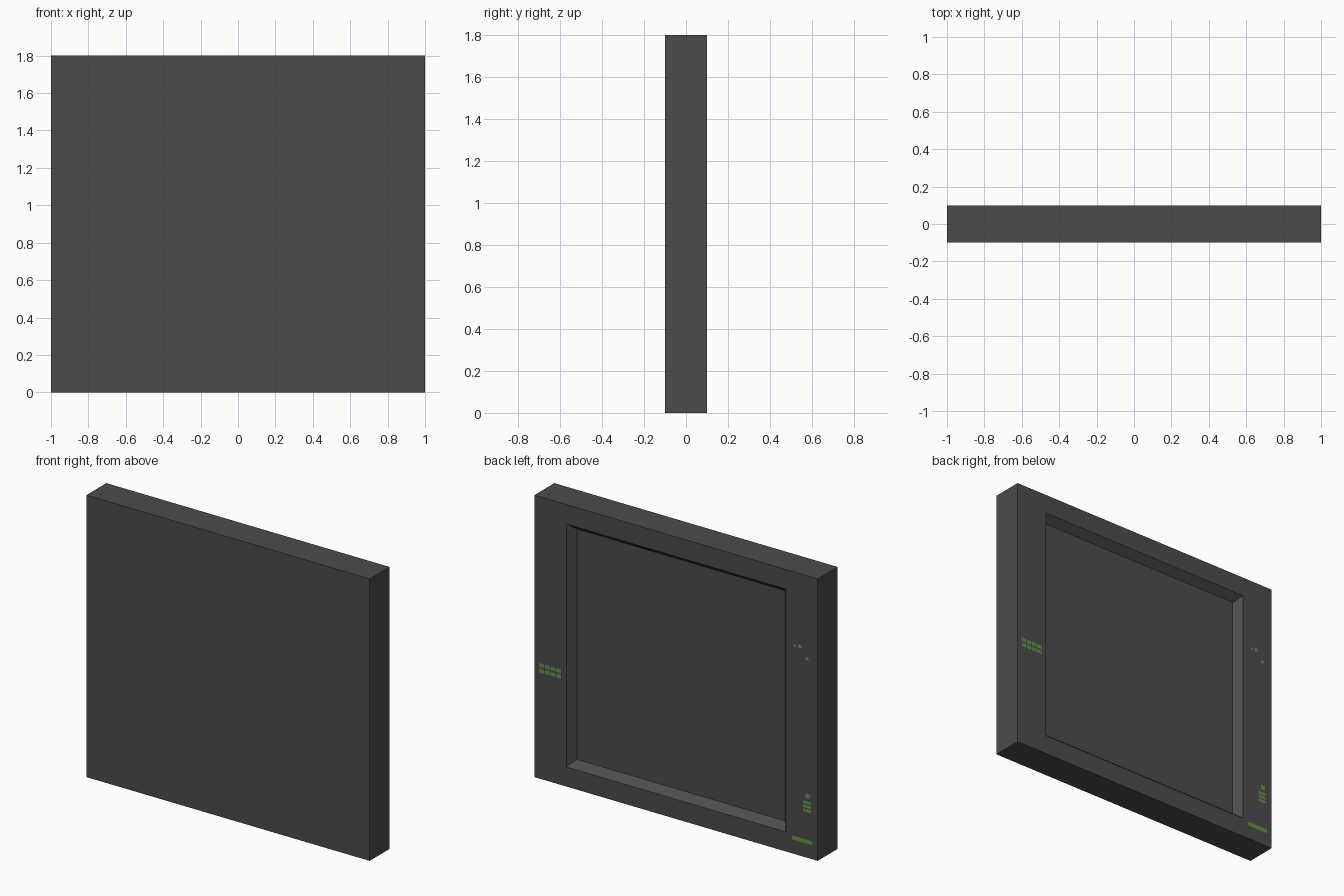
import bpy, bmesh
from mathutils import Matrix

if "Cube" in bpy.data.objects:
    bpy.data.objects.remove(bpy.data.objects["Cube"])


def material(name, rgb):
    m = bpy.data.materials.new(name)
    m.diffuse_color = (*rgb, 1)
    m.use_nodes = True
    m.node_tree.nodes["Principled BSDF"].inputs["Base Color"].default_value = m.diffuse_color
    return m


CHARCOAL = material("charcoal", (0.0725, 0.0725, 0.0725))
GREEN = material("muted green", (0.127, 0.287, 0.065))


def finish(bm, name, mat):
    mesh = bpy.data.meshes.new(name)
    bm.to_mesh(mesh)
    bm.free()
    mesh.materials.append(mat)
    obj = bpy.data.objects.new(name, mesh)
    bpy.context.collection.objects.link(obj)
    return obj


def set_border(face, half_x, half_z, y):
    for v in face.verts:
        v.co = (half_x if v.co.x > 0 else -half_x, y,
                0.9 + (half_z if v.co.z > 0.9 else -half_z))


# Slab with a shallow, slope-sided recess in its back face
bm = bmesh.new()
bmesh.ops.create_cube(bm, size=1, matrix=Matrix.Translation((0, 0, 0.9)) @ Matrix.Diagonal((2, 0.2, 1.8, 1)))
back = max(bm.faces, key=lambda f: f.calc_center_median().y)
bmesh.ops.inset_individual(bm, faces=[back], thickness=0.1)
set_border(back, 0.775, 0.775, 0.1)
bmesh.ops.inset_individual(bm, faces=[back], thickness=0.04)
set_border(back, 0.735, 0.735, 0.05)
bmesh.ops.recalc_face_normals(bm, faces=bm.faces)
finish(bm, "panel", CHARCOAL)


# Flat green marks printed on the back rim: (x, z, width, height)
def marks(name, rects):
    bm = bmesh.new()
    for x, z, w, h in rects:
        corners = [(-1, -1), (-1, 1), (1, 1), (1, -1)]
        bm.faces.new([bm.verts.new((x + i * w / 2, 0.1008, z + j * h / 2)) for i, j in corners])
    finish(bm, name, GREEN)


marks("side_dashes", [(0.95 - 0.04 * i, z, 0.033, 0.024)
                      for i in range(4) for z in (0.69, 0.725)])
marks("upper_specks", [(-0.84, 1.33, 0.018, 0.016), (-0.875, 1.335, 0.025, 0.02),
                       (-0.925, 1.27, 0.018, 0.018)])
marks("lower_dashes", [(-0.93, 0.395, 0.03, 0.03)] +
      [(-0.925, 0.3 + 0.026 * i, 0.055, 0.018) for i in range(3)])
marks("bottom_bar", [(-0.89, 0.103, 0.144, 0.026)])
